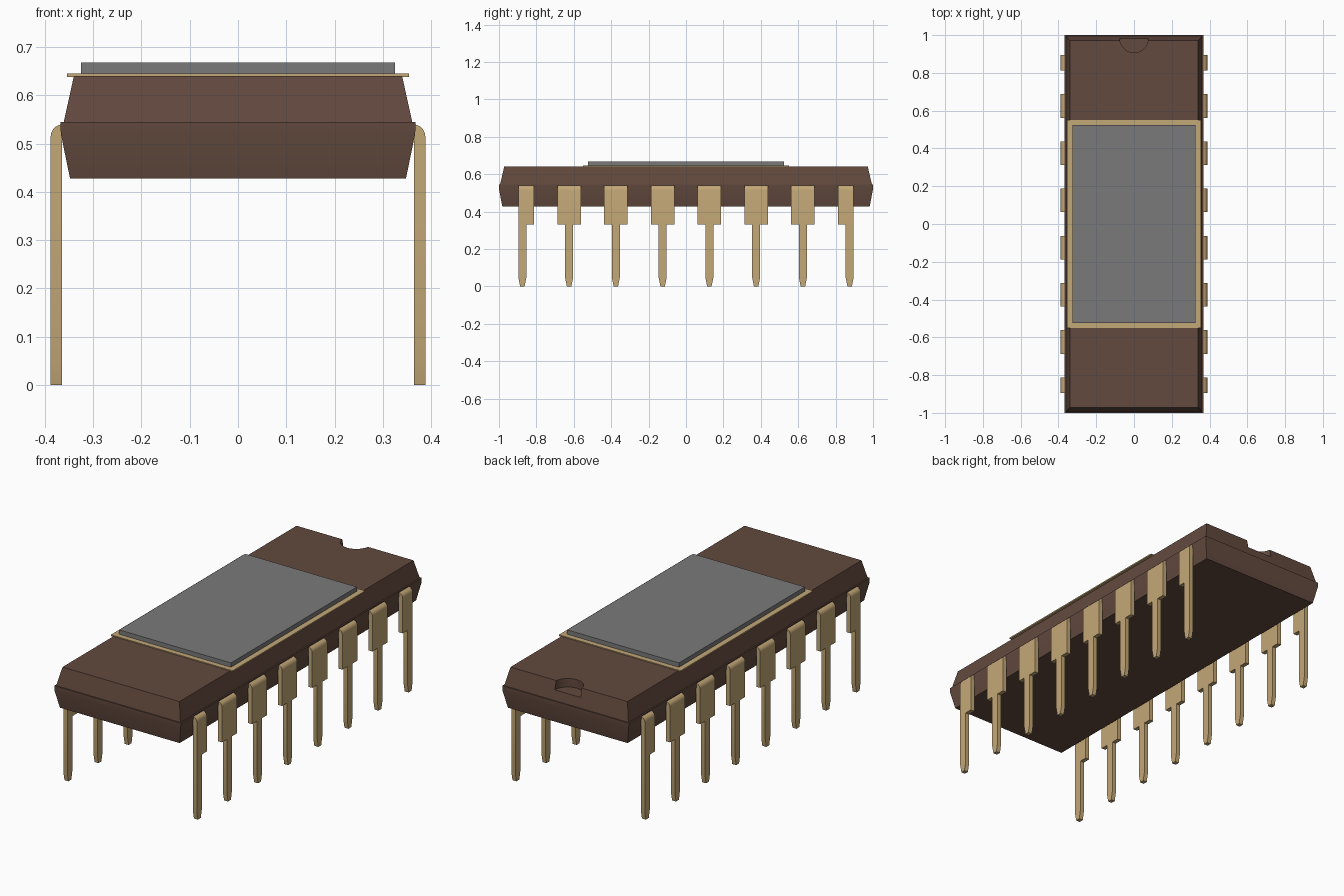
import bpy, bmesh, math

cube = bpy.data.objects.get("Cube")
if cube:
    bpy.data.objects.remove(cube, do_unlink=True)


def material(name, rgb):
    m = bpy.data.materials.new(name)
    m.use_nodes = True
    m.diffuse_color = (*rgb, 1)
    m.node_tree.nodes["Principled BSDF"].inputs["Base Color"].default_value = (*rgb, 1)
    return m


brown = material("brown ceramic", (0.122, 0.067, 0.048))
gold = material("pale gold", (0.55, 0.392, 0.185))
grey = material("grey metal", (0.195, 0.195, 0.195))


def loft(name, rings, mat):
    """Skin a list of four-cornered rings and cap both ends."""
    bm = bmesh.new()
    rows = [[bm.verts.new(p) for p in ring] for ring in rings]
    for a, b in zip(rows, rows[1:]):
        for i in range(4):
            j = (i + 1) % 4
            bm.faces.new((a[i], a[j], b[j], b[i]))
    bm.faces.new(rows[0])
    bm.faces.new(rows[-1])
    bmesh.ops.recalc_face_normals(bm, faces=bm.faces)
    mesh = bpy.data.meshes.new(name)
    bm.to_mesh(mesh)
    bm.free()
    mesh.materials.append(mat)
    ob = bpy.data.objects.new(name, mesh)
    bpy.context.collection.objects.link(ob)
    return ob


def rect(z, hx, hy):
    return [(-hx, -hy, z), (hx, -hy, z), (hx, hy, z), (-hx, hy, z)]


# Ceramic body: tapered lower half, upright rim, tapered upper half
body = loft("body", [rect(0.428, 0.348, 0.982), rect(0.52, 0.367, 1.0),
                     rect(0.545, 0.368, 1.0), rect(0.545, 0.361, 0.994),
                     rect(0.64, 0.34, 0.972)], brown)

# Half-round orientation notch in the back top edge
bpy.ops.mesh.primitive_cylinder_add(vertices=32, radius=0.075, depth=0.2,
                                    location=(0, 0.982, 0.695))
cutter = bpy.context.object
cutter.name = "notch_cutter"
cutter.hide_render = True
cutter.data.materials.append(brown)
cut = body.modifiers.new("notch", "BOOLEAN")
cut.operation = "DIFFERENCE"
cut.solver = "EXACT"
cut.object = cutter
bpy.context.view_layer.objects.active = body
bpy.ops.object.modifier_apply(modifier=cut.name)
bpy.data.objects.remove(cutter, do_unlink=True)

# Gold seal frame and metal lid
loft("seal_frame", [rect(0.638, 0.354, 0.55), rect(0.645, 0.354, 0.55)], gold)
loft("lid", [rect(0.645, 0.325, 0.523), rect(0.668, 0.325, 0.523)], grey)


def pin(name, side, y, low, high):
    """Bent leg: wide shoulder from y+low to y+high, narrow blade, tapered tip."""
    def ring(outer, inner, a, b):
        return [(side * outer[0], y + a, outer[1]), (side * outer[0], y + b, outer[1]),
                (side * inner[0], y + b, inner[1]), (side * inner[0], y + a, inner[1])]

    rings = [ring((0.34, 0.54), (0.34, 0.517), low, high)]
    for k in range(6):
        t = math.pi / 2 * (1 - k / 5)
        c, s = math.cos(t), math.sin(t)
        rings.append(ring((0.363 + 0.025 * c, 0.515 + 0.025 * s),
                          (0.363 + 0.002 * c, 0.515 + 0.002 * s), low, high))
    for z, a, b in ((0.33, low, high), (0.33, -0.021, 0.021),
                    (0.045, -0.021, 0.021), (0, -0.012, 0.012)):
        rings.append(ring((0.388, z), (0.365, z), a, b))
    return loft(name, rings, gold)


# Two rows of eight pins; end pins have a one-sided shoulder
pins = []
for side, label in ((1, "left"), (-1, "right")):
    for i in range(8):
        low = -0.021 if i == 0 else -0.0625
        high = 0.021 if i == 7 else 0.0625
        pins.append(pin(f"{label}_pin_{i + 1}", side, -0.875 + 0.25 * i, low, high))

bpy.ops.object.select_all(action="DESELECT")
for ob in pins + [body]:
    ob.select_set(True)
bpy.context.view_layer.objects.active = body
bpy.ops.object.shade_smooth_by_angle(angle=math.radians(20))
